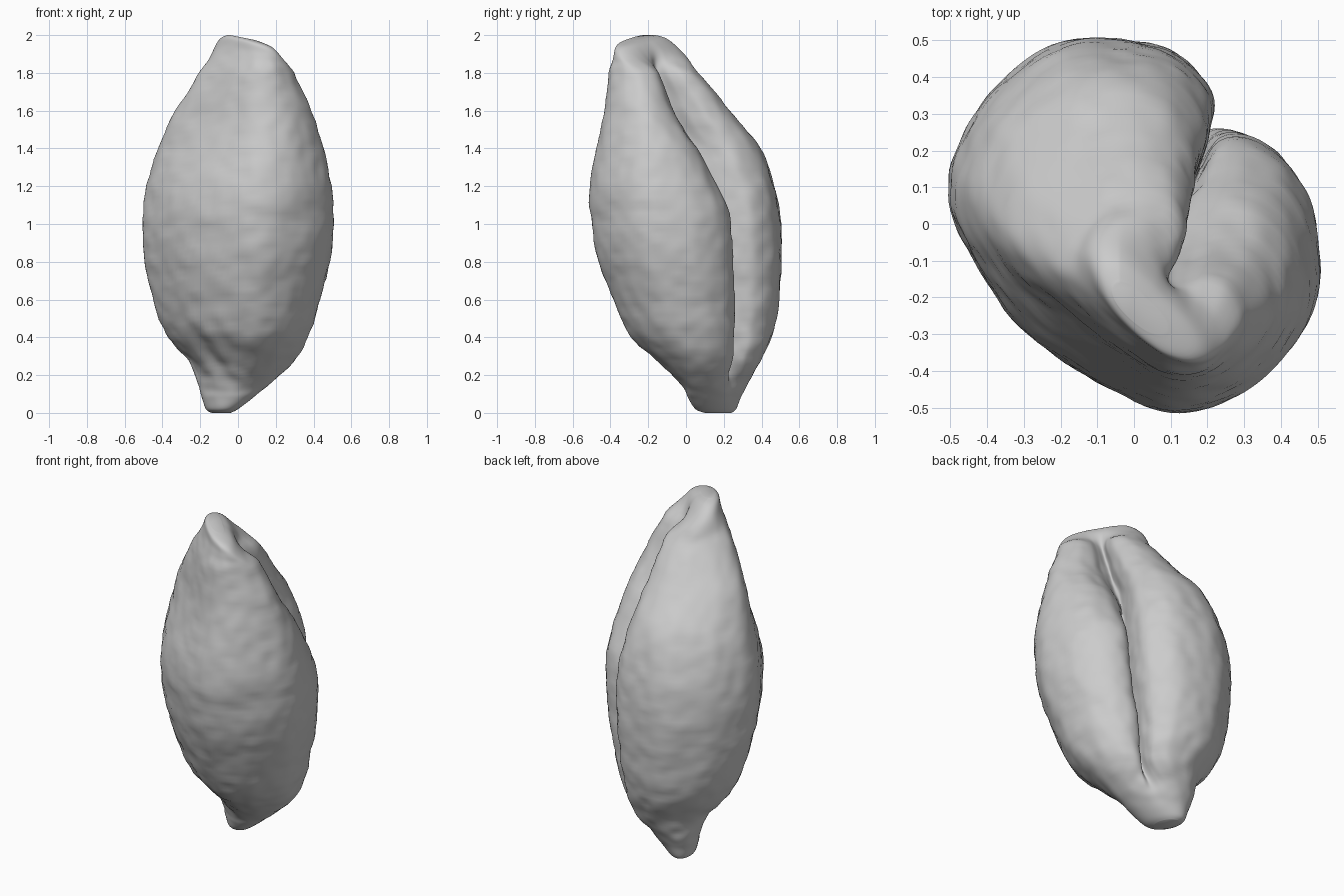
import bpy, bmesh, math
from mathutils import Vector, noise

cube = bpy.data.objects.get("Cube")
if cube:
    bpy.data.objects.remove(cube, do_unlink=True)

# Two-lobed cross-section, in a unit box, starting at the crease
BODY = [(.18, .15), (.21, .26), (.21, .36), (.12, .46), (-.03, .5), (-.2, .49), (-.37, .37),
        (-.46, .24), (-.5, .08), (-.44, -.08), (-.31, -.27), (-.1, -.42), (.1, -.5), (.28, -.45),
        (.42, -.33), (.5, -.18), (.49, .02), (.42, .16), (.32, .23), (.235, .225)]
# Same section near the tip: open valley, lower front lobe, flatter front right
TIP = [(.09, .03), (.15, .16), (.18, .3), (.11, .44), (-.03, .5), (-.2, .48), (-.36, .37),
       (-.46, .25), (-.5, .1), (-.44, -.05), (-.29, -.21), (-.09, -.38), (.11, -.5), (.28, -.48),
       (.42, -.37), (.5, -.22), (.48, -.08), (.4, .02), (.28, .05), (.17, .03)]
COUNT = len(BODY)


def oval(spread):
    """Slanted oval in a unit box; a wider spread angle makes it thinner."""
    angles = [spread / 2 + math.tau * i / COUNT for i in range(COUNT)]
    return [(math.cos(a) / 2, math.cos(a - spread) / 2) for a in angles]


# Extents by height: z, x min, x max, y min, y max
EXTENTS = [(0, -.14, -.04, .1, .24), (.02, -.17, 0, .05, .265), (.08, -.19, .08, .01, .29),
           (.15, -.215, .17, -.03, .33), (.27, -.26, .29, -.15, .39), (.42, -.385, .375, -.3, .455),
           (.6, -.45, .43, -.385, .49), (.8, -.49, .48, -.46, .5), (1, -.505, .5, -.5, .5),
           (1.2, -.485, .49, -.51, .465), (1.4, -.425, .45, -.47, .39), (1.6, -.33, .385, -.43, .23),
           (1.8, -.2, .295, -.405, .07), (1.92, -.14, .23, -.39, -.03),
           (1.98, -.1, .18, -.37, -.1), (2, -.06, .09, -.3, -.16)]


def spline(points, steps, closed):
    """Catmull-Rom curve through points of any dimension."""
    pts = [Vector(p) for p in points]
    n = len(pts)

    def pick(k):
        return pts[k % n] if closed else pts[max(0, min(n - 1, k))]

    out = []
    for k in range(n if closed else n - 1):
        a, b, c, d = (pick(k + j) for j in (-1, 0, 1, 2))
        for s in range(steps):
            t = s / steps
            out.append((b * 2 + (c - a) * t + (a * 2 - b * 5 + c * 4 - d) * t * t
                        + (b * 3 - a - c * 3 + d) * t ** 3) / 2)
    if not closed:
        out.append(pts[-1])
    return out


def ramp(value, low, high):
    t = max(0, min(1, (value - low) / (high - low)))
    return t * t * (3 - 2 * t)


# Loft the sections from the stem end up to the tip
sections = (BODY, TIP, oval(math.radians(110)), oval(math.radians(140)))
loops = [spline(s, 8, True) for s in sections]
bm = bmesh.new()
rings = []
for z, x0, x1, y0, y1 in spline(EXTENTS, 7, False):
    to_tip = ramp(z, 1, 1.65)
    to_stem = 1 - ramp(z, .04, .3)
    to_point = .85 * ramp(z, 1.78, 1.98)
    ring = []
    for body, tip, stem, point in zip(*loops):
        p = body.lerp(tip, to_tip).lerp(stem, to_stem).lerp(point, to_point)
        x = (x0 + x1) / 2 + p.x * (x1 - x0)
        y = (y0 + y1) / 2 + p.y * (y1 - y0)
        # The back lobe ends a little higher than the front one
        droop = ramp(z, 1.8, 2) * .2 * max(0, x + .04)
        ring.append(bm.verts.new((x, y, z - droop)))
    rings.append(ring)
for low, high in zip(rings, rings[1:]):
    for i in range(len(low)):
        j = (i + 1) % len(low)
        bm.faces.new((low[i], low[j], high[j], high[i]))
bm.faces.new(rings[0][::-1])
bm.faces.new(rings[-1])
bm.normal_update()

# Wrinkled skin, plus the pinched folds above the stem
moves = []
for v in bm.verts:
    c = v.co
    fade = ramp(c.z, 0, .2) * (1 - ramp(c.z, 1.8, 2))
    bump = .006 * noise.noise(Vector((c.x * 5, c.y * 5, c.z * 8)))
    bump += .006 * noise.noise(Vector((c.x * 13, c.y * 13, c.z * 18)))
    across = (c.x + .17) * .8 + (c.z - .33) * .6
    along = (c.z - .33) * .8 - (c.x + .17) * .6
    if c.y < .15:
        fold = math.exp(-(across / .1) ** 2 - (along / .18) ** 2)
        bump -= .012 * fold * (1 + math.cos(across * 50))
    moves.append((v, v.normal * bump * fade))
for v, move in moves:
    v.co += move

mesh = bpy.data.meshes.new("seed")
bm.to_mesh(mesh)
bm.free()
seed = bpy.data.objects.new("seed", mesh)
bpy.context.collection.objects.link(seed)

# Plain grey skin
grey = bpy.data.materials.new("plain grey")
grey.use_nodes = True
colour = (.6, .6, .6, 1)
grey.diffuse_color = colour
grey.node_tree.nodes["Principled BSDF"].inputs["Base Color"].default_value = colour
mesh.materials.append(grey)
for face in mesh.polygons:
    face.use_smooth = True
